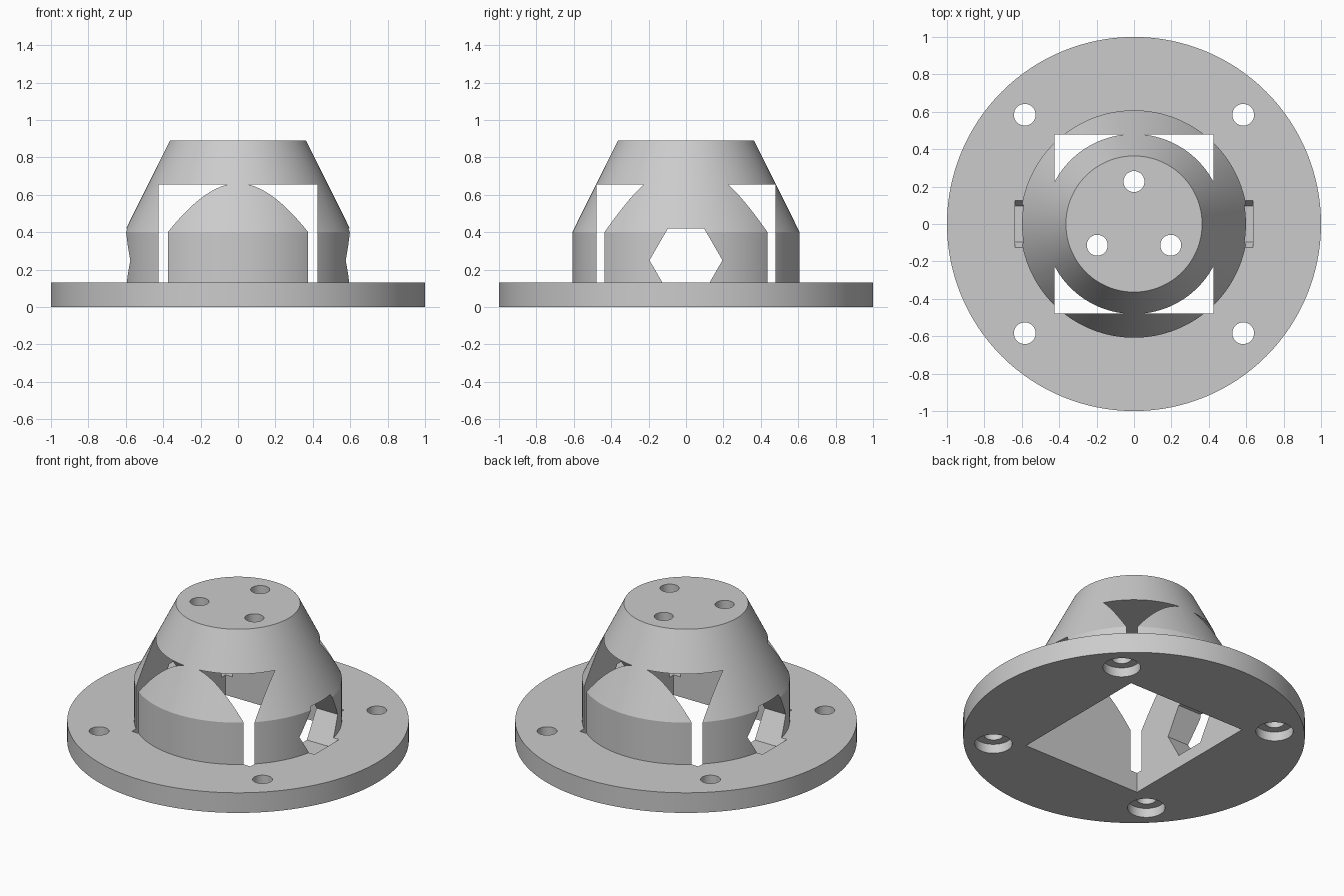
import bpy, bmesh, math
from mathutils import Matrix, Vector

if "Cube" in bpy.data.objects:
    bpy.data.objects.remove(bpy.data.objects["Cube"])

grey = bpy.data.materials.new("plain grey")
grey.diffuse_color = (0.6, 0.6, 0.6, 1)
grey.use_nodes = True
grey.node_tree.nodes["Principled BSDF"].inputs["Base Color"].default_value = grey.diffuse_color


def make_object(name, bm):
    bmesh.ops.recalc_face_normals(bm, faces=bm.faces)
    mesh = bpy.data.meshes.new(name)
    bm.to_mesh(mesh)
    bm.free()
    mesh.materials.append(grey)
    obj = bpy.data.objects.new(name, mesh)
    bpy.context.collection.objects.link(obj)
    return obj


def revolve(name, profile, segments=128):
    """Closed solid from (radius, z) rings with flat caps."""
    bm = bmesh.new()
    rings = []
    for r, z in profile:
        rings.append([bm.verts.new((r * math.cos(2 * math.pi * i / segments),
                                    r * math.sin(2 * math.pi * i / segments), z))
                      for i in range(segments)])
    for a, b in zip(rings, rings[1:]):
        for i in range(segments):
            j = (i + 1) % segments
            bm.faces.new((a[i], a[j], b[j], b[i]))
    bm.faces.new(rings[0][::-1])
    bm.faces.new(rings[-1])
    return make_object(name, bm)


def prism(name, sides, radius, depth, matrix):
    bm = bmesh.new()
    bmesh.ops.create_cone(bm, cap_ends=True, segments=sides, radius1=radius,
                          radius2=radius, depth=depth, matrix=matrix)
    return make_object(name, bm)


def upright(x, y, z):
    return Matrix.Translation(Vector((x, y, z)))


# Flange, drum and tapered top in one turned body
body = revolve("flanged_housing",
               [(1, 0), (1, 0.13), (0.608, 0.13), (0.608, 0.4), (0.364, 0.89)])
cutters = []

# Rectangular cavity, open at the bottom and breaking through the drum corners
bm = bmesh.new()
bmesh.ops.create_cube(bm, size=1, matrix=upright(0, 0, 0.2275)
                      @ Matrix.Diagonal((0.848, 0.956, 0.855, 1)))
cutters.append(make_object("cavity_cutter", bm))

# Hexagonal cross hole with a point at the top
cutters.append(prism("hex_cutter", 6, 0.195, 1.27, upright(0, 0, 0.25)
                     @ Matrix.Rotation(math.pi / 2, 4, 'Y')))

# Three holes in the top
for k in range(3):
    a = math.radians(90 + 120 * k)
    cutters.append(prism("top_hole_cutter", 32, 0.056, 0.6,
                         upright(0.227 * math.cos(a), 0.227 * math.sin(a), 0.8)))

# Four counterbored flange holes, stepped from below
for x in (-0.584, 0.584):
    for y in (-0.584, 0.584):
        hole = revolve("flange_hole_cutter",
                       [(0.11, -0.1), (0.11, 0.06), (0.058, 0.06), (0.058, 0.3)], 32)
        hole.data.transform(upright(x, y, 0))
        cutters.append(hole)

bpy.context.view_layer.objects.active = body
body.select_set(True)
for cutter in cutters:
    cutter.hide_render = True
    mod = body.modifiers.new("cut", 'BOOLEAN')
    mod.operation = 'DIFFERENCE'
    mod.solver = 'EXACT'
    mod.object = cutter
    bpy.ops.object.modifier_apply(modifier=mod.name)
for cutter in cutters:
    bpy.data.objects.remove(cutter)

bpy.ops.object.select_all(action='DESELECT')
body.select_set(True)
bpy.ops.object.shade_smooth_by_angle(angle=math.radians(20))
